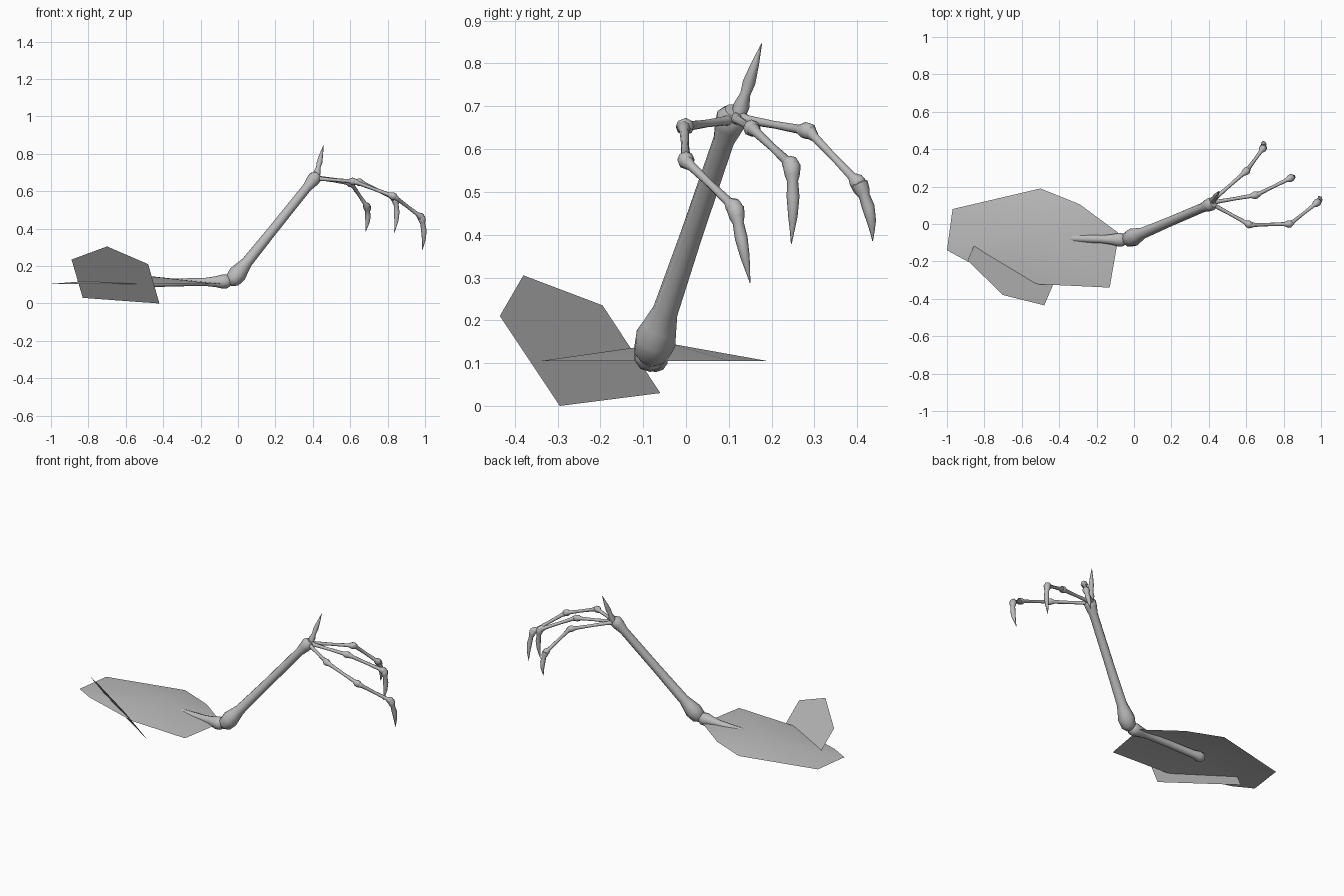
import bpy, bmesh, math
from mathutils import Vector as V

if "Cube" in bpy.data.objects:
    bpy.data.objects.remove(bpy.data.objects["Cube"])

grey = bpy.data.materials.new("bone grey")
grey.diffuse_color = (0.5, 0.5, 0.5, 1)
grey.use_nodes = True
grey.node_tree.nodes["Principled BSDF"].inputs["Base Color"].default_value = grey.diffuse_color

def finish(name, bm, smooth=True):
    bmesh.ops.recalc_face_normals(bm, faces=bm.faces)
    me = bpy.data.meshes.new(name)
    bm.to_mesh(me)
    bm.free()
    me.materials.append(grey)
    ob = bpy.data.objects.new(name, me)
    bpy.context.collection.objects.link(ob)
    if smooth:
        bpy.ops.object.select_all(action='DESELECT')
        ob.select_set(True)
        bpy.context.view_layer.objects.active = ob
        bpy.ops.object.shade_smooth_by_angle(angle=math.radians(50))
    return ob

def tube(name, path, sides=8):
    """Loft rings along (point, radius) pairs and cap both ends."""
    bm = bmesh.new()
    pts = [V(p) for p, r in path]
    rings = []
    for i, (p, r) in enumerate(path):
        t = (pts[min(i + 1, len(pts) - 1)] - pts[max(i - 1, 0)]).normalized()
        ref = V((0, 1, 0)) if abs(t.y) < 0.8 else V((1, 0, 0))
        u = t.cross(ref).normalized()
        w = t.cross(u)
        rings.append([bm.verts.new(pts[i] + r * (math.cos(a) * u + math.sin(a) * w))
                      for a in (math.tau * k / sides for k in range(sides))])
    for a, b in zip(rings, rings[1:]):
        for k in range(sides):
            j = (k + 1) % sides
            bm.faces.new((a[k], a[j], b[j], b[k]))
    bm.faces.new(rings[0])
    bm.faces.new(rings[-1])
    return finish(name, bm)

def bone(name, a, b, profile, sides=8):
    """Straight bone; profile holds (fraction along, radius)."""
    a, b = V(a), V(b)
    return tube(name, [(a.lerp(b, t), r) for t, r in profile], sides)

# Upper arm bone, lying under the shoulder plate
bone("upper_arm", (-0.57, -0.07, 0.108), (-0.04, -0.085, 0.118),
     [(0, .012), (.03, .028), (.08, .03), (.14, .023), (.5, .021), (.75, .022),
      (.85, .029), (.92, .038), (.97, .036), (1, .022)], 10)

# Forearm with a heavy elbow and a flared wrist
bone("forearm", (-0.045, -0.088, 0.105), (0.425, 0.112, 0.69),
     [(0, .02), (.03, .042), (.09, .049), (.14, .04), (.2, .03), (.5, .026),
      (.88, .025), (.94, .034), (.975, .036), (1, .022)], 10)

# Fingers: joints from the wrist outward, the last point is the claw tip
fingers = {
    "front_finger": [(.42, .105, .668), (.62, -.005, .652), (.835, .0, .572),
                     (.98, .115, .462), (.985, .15, .287)],
    "middle_finger": [(.42, .115, .672), (.655, .155, .648), (.84, .247, .562),
                      (.835, .246, .378)],
    "back_finger": [(.42, .125, .672), (.605, .287, .642), (.69, .405, .518),
                    (.682, .436, .385)],
}
for name, pts in fingers.items():
    for i in range(len(pts) - 2):
        bone(f"{name}_bone_{i + 1}", pts[i], pts[i + 1],
             [(-.04, .008), (.02, .017), (.12, .011), (.5, .009),
              (.86, .011), (.95, .02), (1.02, .019), (1.06, .008)])
    # Slightly bowed claw
    a, b = V(pts[-2]), V(pts[-1])
    out = V((a.x - .42, a.y - .11, 0)).normalized()
    tube(name + "_claw", [(a.lerp(b, t) + out * .012 * math.sin(math.pi * t), r)
         for t, r in [(-.08, .009), (0, .021), (.12, .018), (.2, .013),
                      (.4, .015), (.65, .011), (.85, .005), (1, .0008)]])

# Thumb claw standing up from the wrist
bone("thumb_claw", (.415, .118, .665), (.457, .177, .847),
     [(0, .016), (.2, .019), (.35, .012), (.5, .015), (.75, .009), (1, .0008)])

# Shoulder plate: shallow fan rising to a low peak
rim = [(-.97, .08), (-.5, .19), (-.29, .105), (-.08, -.05),
       (-.13, -.34), (-.51, -.322), (-.89, -.2), (-1, -.14)]
bm = bmesh.new()
peak = bm.verts.new((-.48, -.045, .147))
vs = [bm.verts.new((x, y, .105)) for x, y in rim]
for a, b in zip(vs, vs[1:] + vs[:1]):
    bm.faces.new((peak, b, a))
ob = finish("shoulder_plate", bm)
if ob.data.polygons[0].normal.z < 0:
    ob.data.flip_normals()

# Tilted five-sided plate cutting through the front of the shoulder plate
bm = bmesh.new()
bm.faces.new([bm.verts.new(p) for p in
              [(-.89, -.195, .235), (-.7, -.38, .305), (-.48, -.435, .21),
               (-.42, -.295, 0), (-.83, -.06, .03)]])
finish("side_plate", bm, False)
